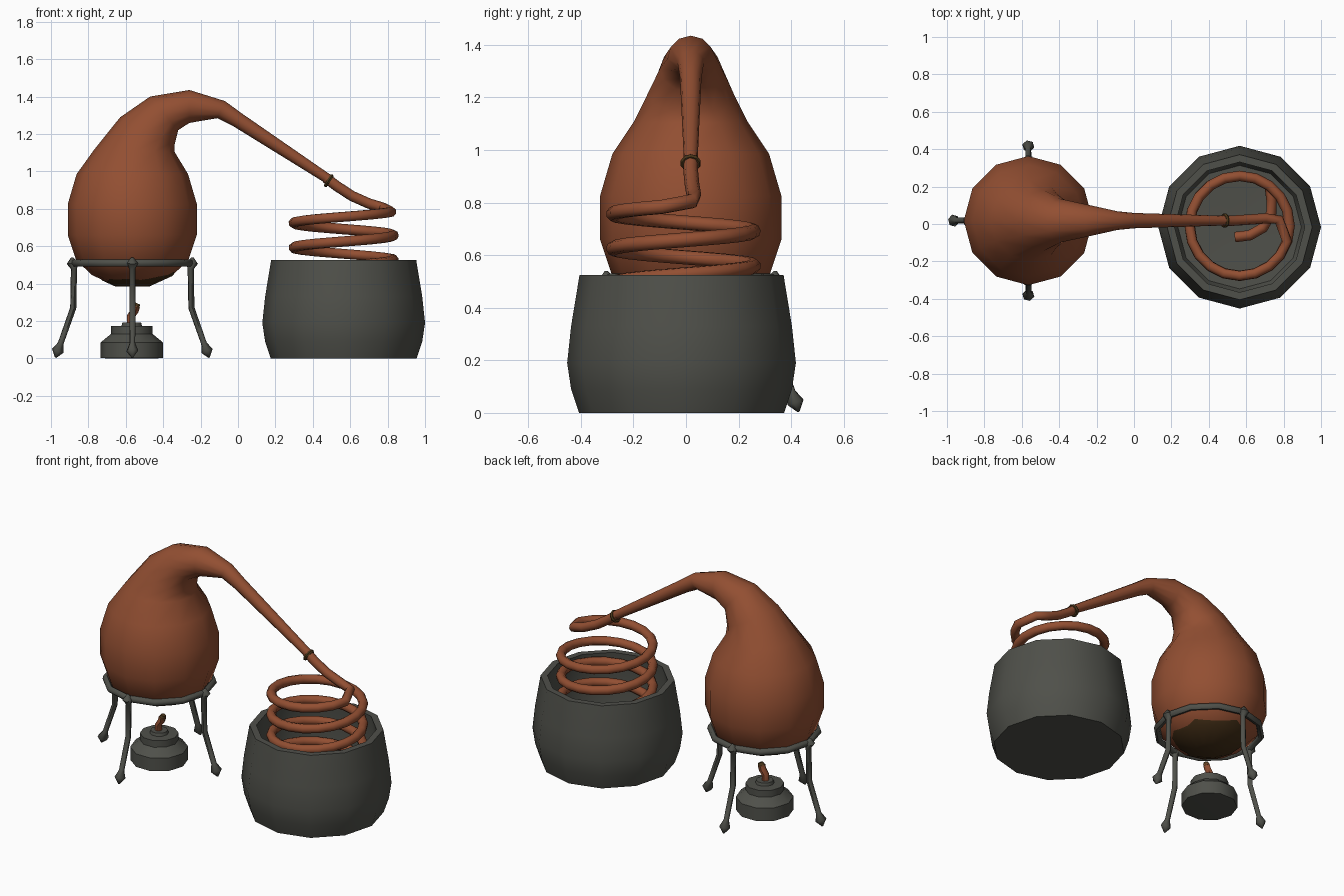
import bpy, bmesh, math, random
from mathutils import Vector

if "Cube" in bpy.data.objects:
    bpy.data.objects.remove(bpy.data.objects["Cube"])

random.seed(4)
POT = Vector((-0.565, 0.018, 0))
TUB = Vector((0.565, -0.017, 0))


def material(name, rgb):
    m = bpy.data.materials.new(name)
    m.diffuse_color = (*rgb, 1)
    m.use_nodes = True
    m.node_tree.nodes["Principled BSDF"].inputs["Base Color"].default_value = m.diffuse_color
    return m


COPPER = material("copper", (0.29, 0.078, 0.032))
IRON = material("grey iron", (0.078, 0.080, 0.068))
BRONZE = material("dark bronze", (0.065, 0.036, 0.010))
SOOT = material("soot brown", (0.055, 0.027, 0.008))


def finish(name, bm, mat, angle=50, fix=True):
    if fix:
        bmesh.ops.recalc_face_normals(bm, faces=bm.faces)
    me = bpy.data.meshes.new(name)
    bm.to_mesh(me)
    bm.free()
    me.materials.append(mat)
    ob = bpy.data.objects.new(name, me)
    bpy.context.collection.objects.link(ob)
    bpy.ops.object.select_all(action='DESELECT')
    ob.select_set(True)
    bpy.context.view_layer.objects.active = ob
    bpy.ops.object.shade_smooth_by_angle(angle=math.radians(angle))
    return ob


def skin(bm, rings, closed=False):
    """Bridge equal rings of points; cap the ends unless closed."""
    loops = [[bm.verts.new(p) for p in ring] for ring in rings]
    n = len(loops[0])
    pairs = list(zip(loops, loops[1:])) + ([(loops[-1], loops[0])] if closed else [])
    for a, b in pairs:
        for i in range(n):
            j = (i + 1) % n
            bm.faces.new((a[i], a[j], b[j], b[i]))
    if not closed:
        bm.faces.new(loops[0][::-1])
        bm.faces.new(loops[-1])


def circle(center, u, v, r, sides):
    return [center + r * (math.cos(2 * math.pi * i / sides) * u + math.sin(2 * math.pi * i / sides) * v)
            for i in range(sides)]


def lathe(name, origin, profile, mat, sides=12, angle=50):
    bm = bmesh.new()
    X, Y = Vector((1, 0, 0)), Vector((0, 1, 0))
    skin(bm, [circle(origin + Vector((0, 0, z)), X, Y, r, sides) for r, z in profile])
    return finish(name, bm, mat, angle)


def tube(name, pts, radii, mat, sides=8, closed=False):
    pts = [Vector(p) for p in pts]
    n = len(pts)
    if not isinstance(radii, (list, tuple)):
        radii = [radii] * n
    tans = []
    for i in range(n):
        a = pts[(i - 1) % n] if closed or i else pts[0]
        b = pts[(i + 1) % n] if closed or i < n - 1 else pts[-1]
        tans.append((b - a).normalized())
    u = tans[0].orthogonal().normalized()
    rings = []
    for i, t in enumerate(tans):
        if i:
            u = tans[i - 1].rotation_difference(t) @ u
        rings.append(circle(pts[i], u, t.cross(u), radii[i], sides))
    bm = bmesh.new()
    skin(bm, rings, closed)
    return finish(name, bm, mat, 60)


# Pot, swan neck and tapering pipe: rings of (x, z, radius, tilt)
cx = POT.x
neck = [(cx, 0.388, 0.09, 0), (cx, 0.445, 0.215, 0), (cx, 0.525, 0.30, 0), (cx, 0.66, 0.345, 0),
        (cx, 0.825, 0.345, 0), (cx, 0.985, 0.298, 0), (-0.553, 1.11, 0.215, 2),
        (-0.485, 1.215, 0.163, 27), (-0.395, 1.31, 0.117, 50), (-0.26, 1.347, 0.088, 90),
        (-0.09, 1.33, 0.05, 114), (0.0, 1.274, 0.041, 123), (0.485, 0.957, 0.026, 123)]
bm = bmesh.new()
rings = []
for x, z, r, t in neck:
    t = math.radians(t)
    rings.append(circle(Vector((x, POT.y, z)), Vector((math.cos(t), 0, -math.sin(t))),
                        Vector((0, 1, 0)), r, 12))
skin(bm, rings)
finish("pot_and_neck", bm, COPPER, 60)

# Soot stain with a ragged edge, hugging the underside of the pot
under = [(0.0, 0.388), (0.09, 0.388), (0.215, 0.445), (0.30, 0.525)]


def under_z(r):
    for (r0, z0), (r1, z1) in zip(under, under[1:]):
        if r <= r1:
            return z0 + (z1 - z0) * (r - r0) / (r1 - r0)
    return under[-1][1]


rings = [[], [], []]
for i in range(24):
    a = math.tau * i / 24
    flat = 1 if i % 2 == 0 else math.cos(math.pi / 12)
    edge = 0.205 + 0.045 * math.cos(a - math.radians(50)) + random.uniform(-0.02, 0.02)
    for ring, r in zip(rings, (0.09, min(0.215, edge - 0.01), edge)):
        ring.append(POT + Vector((r * flat * math.cos(a), r * flat * math.sin(a), under_z(r) - 0.004)))
bm = bmesh.new()
loops = [[bm.verts.new(p) for p in ring] for ring in rings]
bm.faces.new(loops[0][::-1])
for a, b in zip(loops, loops[1:]):
    for i in range(24):
        j = (i + 1) % 24
        bm.faces.new((a[i], a[j], b[j], b[i]))
finish("soot_stain", bm, SOOT, 60, fix=False)

# Collar where the pipe meets the coil
bpy.ops.mesh.primitive_torus_add(major_segments=10, minor_segments=6, major_radius=0.029, minor_radius=0.011,
                                 location=(0.485, POT.y, 0.95), rotation=(0, math.radians(123), 0))
collar = bpy.context.object
collar.name = "collar"
collar.data.materials.append(BRONZE)

# Cooling coil: lead-in, clockwise helix, inward tail
path = [(0.47, POT.y, 0.965), (0.53, POT.y, 0.92), (0.61, POT.y + 0.005, 0.868),
        (0.70, POT.y + 0.012, 0.828), (0.775, POT.y + 0.005, 0.805)]
steps, turns = 20, 3.85
for i in range(1, int(steps * turns) + 1):
    a = -math.tau * i / steps
    path.append((TUB.x + 0.267 * math.cos(a), -0.01 + 0.267 * math.sin(a), 0.79 - 0.132 * i / steps))
zt = path[-1][2]
path += [(0.735, 0.13, zt - 0.01), (0.735, 0.06, zt - 0.015), (0.69, -0.02, zt - 0.02),
         (0.62, -0.06, zt - 0.025), (0.54, -0.07, zt - 0.03)]
tube("cooling_coil", path, 0.028, COPPER)

# Cooling tub, open at the top
lathe("cooling_tub", TUB, [(0.39, 0), (0.42, 0.09), (0.435, 0.19), (0.42, 0.33), (0.388, 0.525),
                           (0.348, 0.525), (0.385, 0.2), (0.33, 0.05), (0.1, 0.04)], IRON, angle=40)

# Stand: ring, four splayed legs with pointed feet, and knobs on the ring
ring = [POT + Vector((0.312 * math.cos(a), 0.312 * math.sin(a), 0.51))
        for a in (math.tau * i / 12 for i in range(12))]
tube("stand_ring", ring, 0.02, IRON, sides=6, closed=True)
leg = [(0.322, 0.54, 0.006), (0.320, 0.51, 0.032), (0.312, 0.478, 0.017), (0.316, 0.27, 0.017),
       (0.383, 0.08, 0.016), (0.399, 0.04, 0.033), (0.410, 0.004, 0.004)]
for k, side in enumerate(("right", "back", "left", "front")):
    c, s = math.cos(k * math.pi / 2), math.sin(k * math.pi / 2)
    tube(side + "_leg", [POT + Vector((r * c, r * s, z)) for r, z, w in leg], [w for r, z, w in leg],
         IRON, sides=6)

# Burner and its bent wick
LAMP = Vector((-0.568, POT.y, 0))
lathe("burner", LAMP, [(0.13, 0), (0.167, 0.002), (0.167, 0.085), (0.112, 0.13), (0.112, 0.172),
                       (0.055, 0.174), (0.05, 0.192)], IRON, sides=10, angle=45)
tube("wick", [(-0.573, POT.y, 0.17), (-0.573, POT.y, 0.225), (-0.552, POT.y, 0.255), (-0.545, POT.y, 0.28)],
     0.022, COPPER, sides=6)
tube("wick_tip", [(-0.547, POT.y, 0.272), (-0.538, POT.y, 0.294)], [0.023, 0.015], BRONZE, sides=6)
